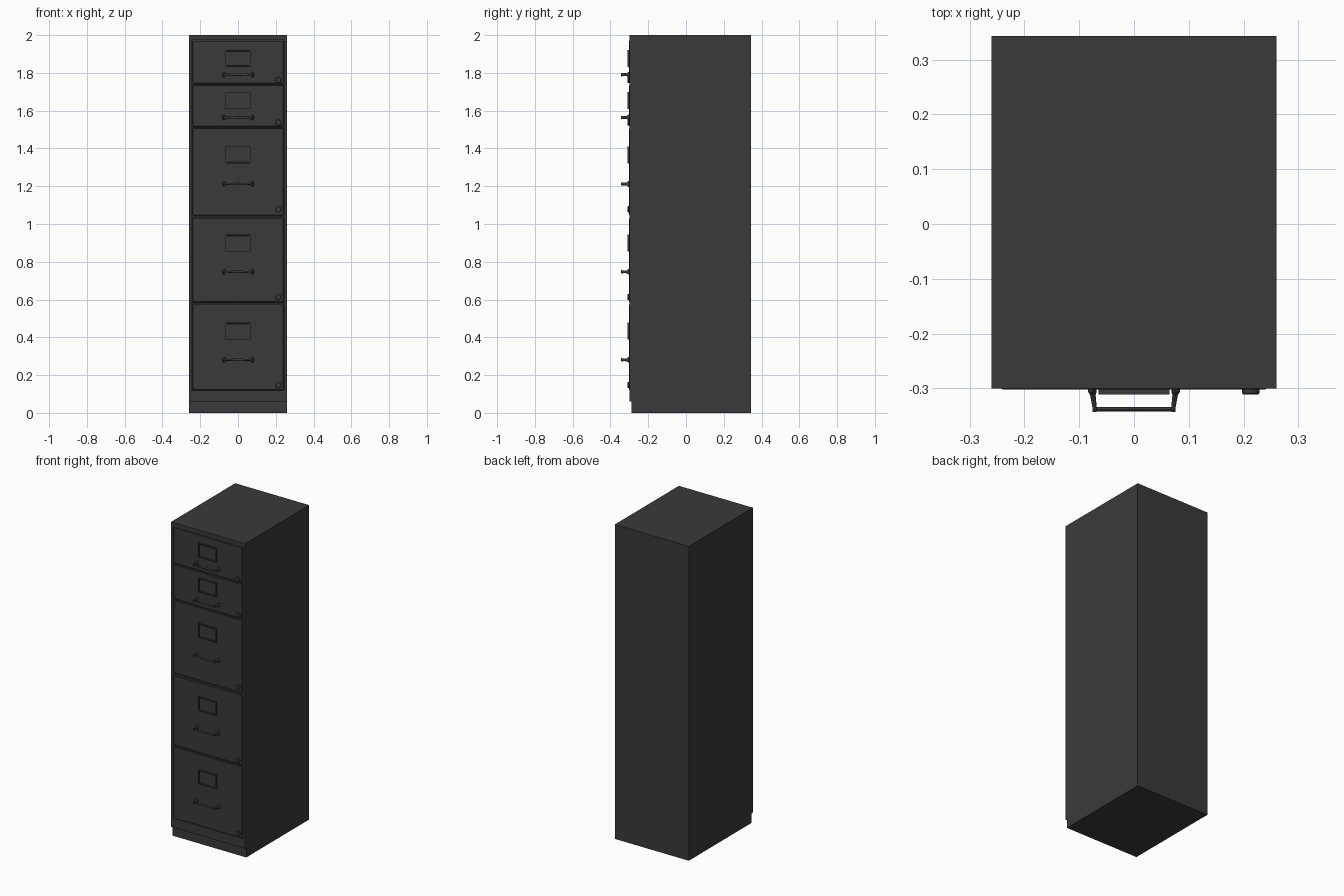
import bpy, bmesh, math
from mathutils import Vector

if "Cube" in bpy.data.objects:
    bpy.data.objects.remove(bpy.data.objects["Cube"])

dark = bpy.data.materials.new("dark_grey_enamel")
dark.diffuse_color = (0.042, 0.042, 0.042, 1)
dark.use_nodes = True
dark.node_tree.nodes["Principled BSDF"].inputs["Base Color"].default_value = dark.diffuse_color
FRONT, BACK, HALF_W = -0.30, 0.343, 0.26


def finish(name, bm, smooth=False):
    bmesh.ops.recalc_face_normals(bm, faces=bm.faces)
    me = bpy.data.meshes.new(name)
    bm.to_mesh(me)
    bm.free()
    ob = bpy.data.objects.new(name, me)
    bpy.context.collection.objects.link(ob)
    me.materials.append(dark)
    if smooth:
        bpy.ops.object.select_all(action='DESELECT')
        ob.select_set(True)
        bpy.context.view_layer.objects.active = ob
        bpy.ops.object.shade_smooth_by_angle(angle=math.radians(35))
    return ob


def add_box(bm, lo, hi):
    vs = bmesh.ops.create_cube(bm, size=1)['verts']
    for v in vs:
        v.co = [l + (c + 0.5) * (h - l) for c, l, h in zip(v.co, lo, hi)]


def add_tube(bm, rings, axis, n=16):
    # rings: (centre, radius across, radius in z), all perpendicular to the axis
    up = Vector((0, 0, 1))
    side = Vector(axis).cross(up).normalized()
    loops = []
    for c, rs, rz in rings:
        loops.append([bm.verts.new(Vector(c) + side * rs * math.cos(i * math.tau / n)
                                   + up * rz * math.sin(i * math.tau / n)) for i in range(n)])
    for a, b in zip(loops, loops[1:]):
        for i in range(n):
            bm.faces.new((a[i], a[(i + 1) % n], b[(i + 1) % n], b[i]))
    bm.faces.new(loops[0])
    bm.faces.new(loops[-1])


# drawers: bottom, top, label centre, handle, lock heights
drawers = [
    (0.122, 0.575, 0.434, 0.281, 0.147),
    (0.587, 1.030, 0.900, 0.747, 0.613),
    (1.046, 1.507, 1.365, 1.212, 1.078),
    (1.517, 1.735, 1.655, 1.564, 1.537),
    (1.745, 1.970, 1.876, 1.791, 1.762),
]

# cabinet: side profile with a toe notch, swept across the width
bm = bmesh.new()
profile = [(FRONT + 0.012, 0), (BACK, 0), (BACK, 2), (FRONT, 2), (FRONT, 0.06), (FRONT + 0.012, 0.06)]
face = bm.faces.new([bm.verts.new((-HALF_W, y, z)) for y, z in profile])
ext = bmesh.ops.extrude_face_region(bm, geom=[face])['geom']
bmesh.ops.translate(bm, vec=(2 * HALF_W, 0, 0), verts=[g for g in ext if isinstance(g, bmesh.types.BMVert)])
cabinet = finish("cabinet", bm)

# drawer openings cut into the cabinet front
bm = bmesh.new()
for z0, z1, *_ in drawers:
    add_box(bm, (-0.245, FRONT - 0.05, z0 - 0.003), (0.245, FRONT + 0.02, z1 + 0.003))
cutter = finish("opening_cutter", bm)
cutter.hide_render = True
cutter.hide_set(True)
cut = cabinet.modifiers.new("openings", 'BOOLEAN')
cut.object = cutter
cut.solver = 'EXACT'

for i, (z0, z1, zl, zh, zk) in enumerate(drawers, 1):
    # drawer front
    bm = bmesh.new()
    add_box(bm, (-0.241, FRONT - 0.002, z0), (0.241, FRONT + 0.0205, z1))
    bmesh.ops.bevel(bm, geom=bm.edges[:], offset=0.002, segments=1, affect='EDGES')
    finish(f"drawer_front_{i}", bm)

    # label holder: plate with a recessed card window
    bm = bmesh.new()
    add_box(bm, (-0.065, FRONT - 0.011, zl - 0.045), (0.065, FRONT, zl + 0.045))
    window = min(bm.faces, key=lambda f: f.calc_center_median().y)
    bmesh.ops.inset_region(bm, faces=[window], thickness=0.009)
    bmesh.ops.inset_region(bm, faces=[window], thickness=0.002, depth=-0.007)
    finish(f"label_holder_{i}", bm)

    # pull handle: two flared posts, collars and a bar swelling at the middle
    bm = bmesh.new()
    for s in (-1, 1):
        add_tube(bm, [((s * 0.076, FRONT, zh), 0.008, 0.015),
                      ((s * 0.076, FRONT - 0.006, zh), 0.008, 0.015),
                      ((s * 0.075, FRONT - 0.012, zh), 0.005, 0.008),
                      ((s * 0.072, FRONT - 0.034, zh), 0.004, 0.007),
                      ((s * 0.072, FRONT - 0.036, zh), 0.004, 0.009),
                      ((s * 0.072, FRONT - 0.043, zh), 0.004, 0.009)], (0, -1, 0))
    bar = [(-0.074, 0.005), (-0.05, 0.005), (-0.015, 0.0065), (0.015, 0.0065), (0.05, 0.005), (0.074, 0.005)]
    add_tube(bm, [((x, FRONT - 0.038, zh), 0.004, r) for x, r in bar], (1, 0, 0), 12)
    finish(f"pull_handle_{i}", bm, True)

    # round lock
    bm = bmesh.new()
    add_tube(bm, [((0.213, y, zk), r, r) for y, r in
                  ((FRONT, 0.016), (FRONT - 0.008, 0.016), (FRONT - 0.011, 0.0135))], (0, -1, 0), 24)
    finish(f"lock_{i}", bm, True)
